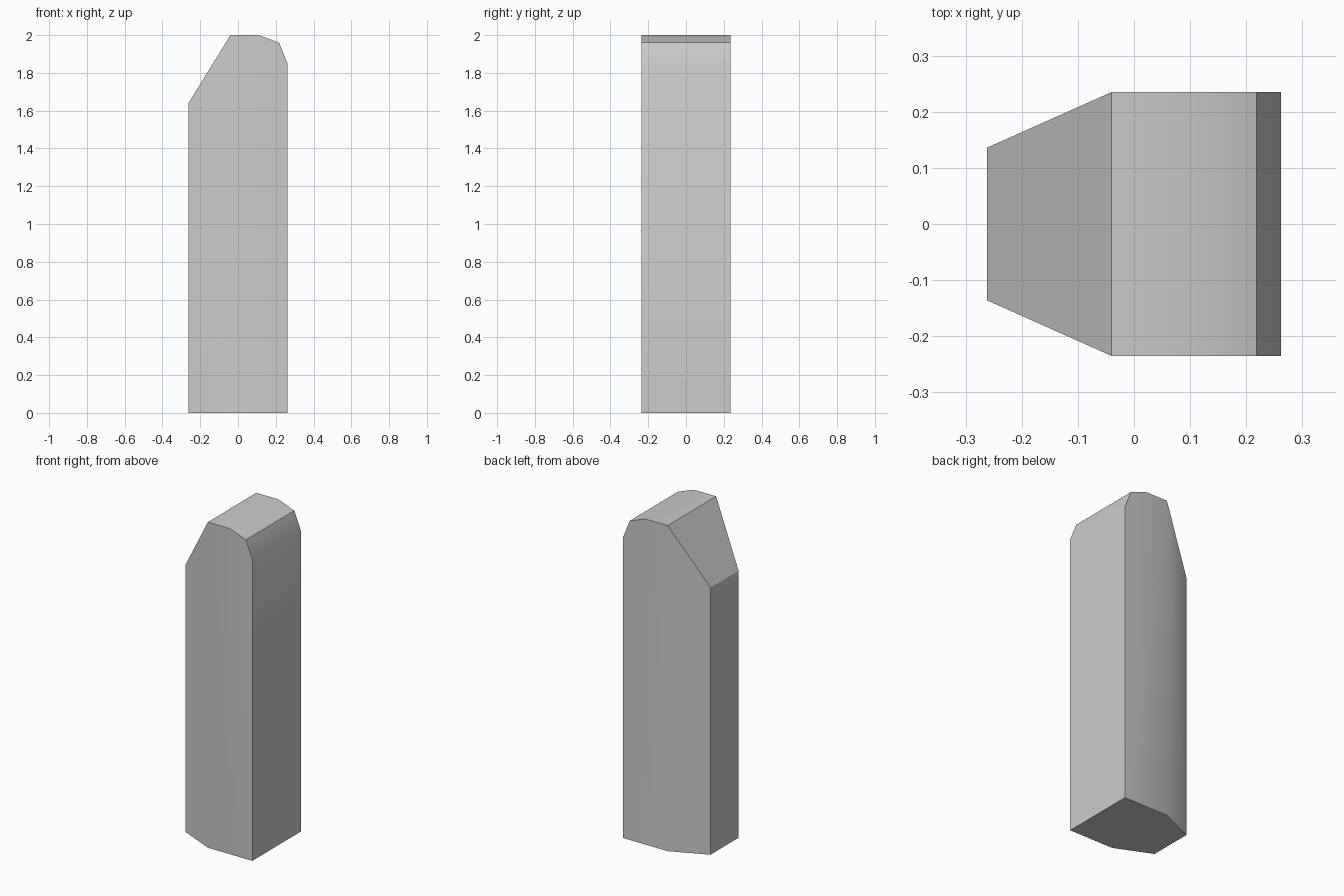
import bpy, bmesh, math

if "Cube" in bpy.data.objects:
    bpy.data.objects.remove(bpy.data.objects["Cube"])

# Silhouette of the top from left to right: x, z, half depth in y
crown = [(-0.262, 1.64, 0.136), (-0.04, 2.0, 0.235), (0.11, 2.0, 0.235),
         (0.218, 1.96, 0.235), (0.262, 1.85, 0.235)]
# Matching outline on the ground
foot = [(-0.262, 0, 0.136), (-0.04, 0, 0.235), (0.262, 0, 0.235)]

bm = bmesh.new()


def both_sides(points):
    """Mirrored front (-y) and back (+y) vertices for each point."""
    return [[bm.verts.new((x, s * d, z)) for x, z, d in points] for s in (-1, 1)]


top_f, top_b = both_sides(crown)
low_f, low_b = both_sides(foot)

# Front and back walls: tapered panel plus straight panel
for top, low in ((top_f, low_f), (top_b, low_b)):
    bm.faces.new((low[0], low[1], top[1], top[0]))
    bm.faces.new([low[1], low[2]] + top[:0:-1])

# Sloped and bevelled top strips
for i in range(len(crown) - 1):
    bm.faces.new((top_f[i], top_f[i + 1], top_b[i + 1], top_b[i]))

# Left end, right end and base
bm.faces.new((low_f[0], top_f[0], top_b[0], low_b[0]))
bm.faces.new((low_f[2], low_b[2], top_b[-1], top_f[-1]))
bm.faces.new(low_f + low_b[::-1])
bmesh.ops.recalc_face_normals(bm, faces=bm.faces)

mesh = bpy.data.meshes.new("pillar")
bm.to_mesh(mesh)
bm.free()
pillar = bpy.data.objects.new("pillar", mesh)
bpy.context.collection.objects.link(pillar)

# Soft shading over shallow bends, crisp elsewhere
bpy.context.view_layer.objects.active = pillar
pillar.select_set(True)
bpy.ops.object.shade_smooth_by_angle(angle=math.radians(30))
